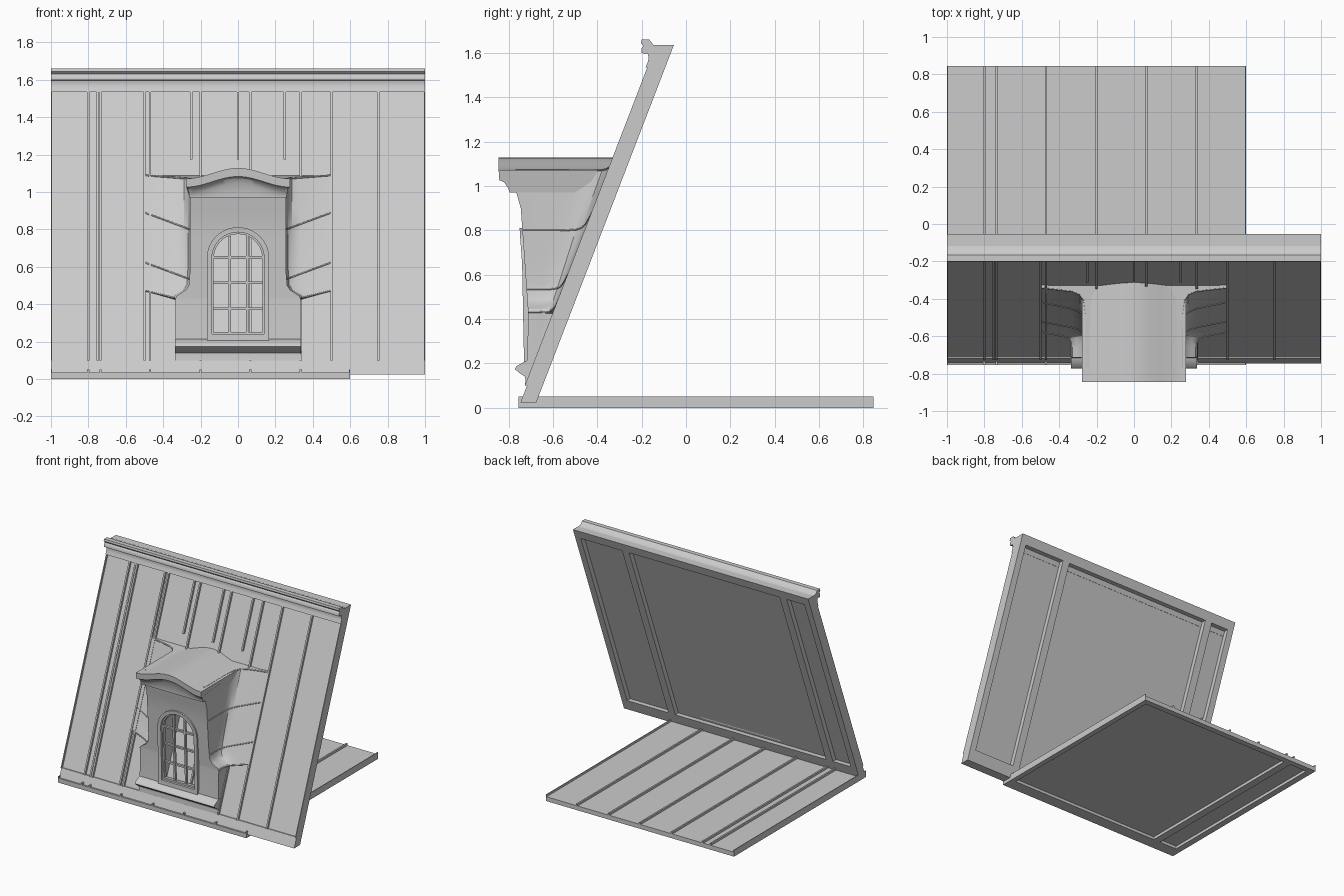
import bpy, bmesh, math

if "Cube" in bpy.data.objects:
    bpy.data.objects.remove(bpy.data.objects["Cube"])

SLOPE = 0.385
def roof_y(z):                       # front plane of the leaning roof
    return -0.738 + SLOPE * (z - 0.025)

def lerp_table(tab, z):
    if z <= tab[0][0]: return tab[0][1]
    for (a, p), (b, q) in zip(tab, tab[1:]):
        if z <= b: return p + (q - p) * (z - a) / (b - a)
    return tab[-1][1]

FRONT = [(.10, -.725), (.24, -.715), (.43, -.712), (.76, -.735), (.90, -.745), (.97, -.765), (1.07, -.77)]
def front_y(z): return lerp_table(FRONT, z)

def finish(name, bm, smooth=None):
    bmesh.ops.recalc_face_normals(bm, faces=bm.faces)
    me = bpy.data.meshes.new(name)
    bm.to_mesh(me); bm.free()
    ob = bpy.data.objects.new(name, me)
    bpy.context.collection.objects.link(ob)
    if smooth:
        bpy.ops.object.select_all(action='DESELECT')
        ob.select_set(True); bpy.context.view_layer.objects.active = ob
        bpy.ops.object.shade_smooth_by_angle(angle=math.radians(smooth))
    return ob

def boxes(name, items, plane=None):
    """Boxes (x0,x1,y0,y1,z0,z1); with plane, y is the offset from that sloped plane."""
    bm = bmesh.new()
    for x0, x1, y0, y1, z0, z1 in items:
        for v in bmesh.ops.create_cube(bm, size=1)['verts']:
            v.co = (x1 if v.co.x > 0 else x0, y1 if v.co.y > 0 else y0, z1 if v.co.z > 0 else z0)
            if plane: v.co.y += plane(v.co.z)
    return finish(name, bm)

def loft(name, rings, smooth=None, closed=False):
    """Skin closed rings of points; cap the ends unless the loop closes."""
    bm = bmesh.new()
    vs = [[bm.verts.new(p) for p in r] for r in rings]
    n = len(rings[0])
    pairs = list(zip(vs, vs[1:])) + ([(vs[-1], vs[0])] if closed else [])
    for a, b in pairs:
        for i in range(n):
            j = (i + 1) % n
            bm.faces.new((a[i], a[j], b[j], b[i]))
    if not closed:
        bm.faces.new(vs[0]); bm.faces.new(vs[-1][::-1])
    return finish(name, bm, smooth)

# Leaning roof: sheet plus raised frame on its back
Z0, Z1 = .025, 1.636
boxes("roof_sheet", [(-1, 1, 0, .025, Z0, Z1)], roof_y)
posts = [(-1, -.95), (-.80, -.74), (.54, .60), (.95, 1)]
boxes("roof_back_frame", [(a, b, .025, .063, Z0, Z1) for a, b in posts] +
      [(-1, 1, .025, .063, Z0, .11), (-1, 1, .025, .063, 1.57, Z1)], roof_y)
boxes("roof_bottom_flashing", [(-1, 1, -.008, 0, Z0, .10)], roof_y)

# Standing seams on the roof, half seams along its side edges
shared = [-.80, -.735, -.47, -.20, .065, .335]
W = .006
H = .018
boxes("roof_seams", [(x - W, x + W, -H, .001, .10, 1.54) for x in shared + [-.75, -.5, .5, .75]] +
      [(x - W, x + W, -H, .001, 1.175, 1.54) for x in (-.25, 0, .25)] +
      [(-1, -1 + W, -H, .001, .10, 1.54), (1 - W, 1, -H, .001, .10, 1.54)], roof_y)

# Ridge moulding along the top
prof = [(-.182, 1.535), (-.172, 1.56), (-.168, 1.578), (-.172, 1.595), (-.20, 1.60), (-.20, 1.622),
        (-.19, 1.632), (-.203, 1.645), (-.20, 1.66), (-.165, 1.66), (-.147, 1.637), (-.09, 1.634), (-.13, 1.535)]
loft("ridge_moulding", [[(x, y, z) for y, z in prof] for x in (-1, 1)], 50)

# Flat panel on the ground with frame underneath and seams on top
boxes("flat_sheet", [(-1, .6, -.755, .845, .022, .034)])
boxes("flat_frame", [(a, b, -.755, .845, 0, .022) for a, b in [(-1, -.95), (-.80, -.74), (.56, .6)]] +
      [(-1, .6, -.755, -.66, 0, .022), (-1, .6, .80, .845, 0, .022)])
boxes("flat_seams", [(x - W, x + W, -.755, .845, .033, .05) for x in shared] +
      [(-1, -1 + W, -.755, .845, .033, .05), (.6 - W, .6, -.755, .845, .033, .05)])

# Dormer body: cheeks sweep out in a cove onto the roof
COVE = [(0, 0), (0, .45), (.002, .7), (.011, .86), (.033, .94), (.075, .98)]
RISE = [(.43, .25), (.53, .37), (.85, .37), (1.06, .08)]
def half_section(z, w, flare):
    yf, rise, out = front_y(z), lerp_table(RISE, z), []
    for dx, t in COVE:
        zz = z + flare * dx * rise
        out.append((w + flare * dx, yf + (roof_y(zz) - .018 - yf) * t, zz))
    xe = w + flare * (.5 - w)
    zz = z + (xe - w) * rise
    out.append((xe, roof_y(zz) - (.012 if flare else .002), zz))
    out.append((xe, roof_y(zz) + .02, zz))
    return out

LEVELS = [(.10, .335, 0), (.24, .335, 0), (.425, .335, 0), (.43, .335, 1), (.445, .328, 1), (.46, .305, 1),
          (.475, .28, 1), (.50, .263, 1), (.56, .258, 1), (.66, .256, 1), (.76, .256, 1), (.90, .256, 1),
          (.97, .256, 1), (1.075, .256, 1)]
rings = []
for lv in LEVELS:
    h = half_section(*lv)
    rings.append(h + [(-x, y, z) for x, y, z in reversed(h)])
body = loft("dormer_body", rings)

# Arched window opening
CZ = .645
def arch(r, bottom, n=20):
    return [(-r, bottom)] + [(-r * math.cos(math.pi * i / n), CZ + r * math.sin(math.pi * i / n))
                             for i in range(n + 1)] + [(r, bottom)]
cutter = loft("window_cutter", [[(x, y, z) for x, z in arch(.145, .235)] for y in (-1, .2)])
cutter.hide_render = True
mod = body.modifiers.new("opening", 'BOOLEAN')
mod.operation, mod.object, mod.solver = 'DIFFERENCE', cutter, 'EXACT'
bpy.ops.object.select_all(action='DESELECT')
body.select_set(True); bpy.context.view_layer.objects.active = body
bpy.ops.object.modifier_apply(modifier=mod.name)
bpy.data.objects.remove(cutter)
bpy.ops.object.shade_smooth_by_angle(angle=math.radians(30))

# Window casing, sash and glazing bars
def arch_ring(name, ro, ri, bo, bi, d0, d1):
    rs = []
    for (xo, zo), (xi, zi) in zip(arch(ro, bo), arch(ri, bi)):
        rs.append([(xo, front_y(zo) + d0, zo), (xi, front_y(zi) + d0, zi),
                   (xi, front_y(zi) + d1, zi), (xo, front_y(zo) + d1, zo)])
    return loft(name, rs, 30, closed=True)
arch_ring("window_casing", .167, .14, .195, .24, -.012, .02)
arch_ring("window_sash", .148, .13, .225, .252, .006, .03)
B = .007
boxes("glazing_bars", [(x - B, x + B, .01, .028, .24, .765) for x in (-.045, .05)] +
      [(-.135, .135, .01, .028, z - B, z + B) for z in (.375, .515, .65)], front_y)

# Window sill
sill = [(-.715, .215), (-.765, .188), (-.772, .175), (-.755, .16), (-.725, .14), (-.725, .13), (-.67, .13), (-.67, .215)]
loft("window_sill", [[(x, y, z) for y, z in sill] for x in (-.337, .337)], 35)

# Curved dormer roof with its cornice
N = 24
rings = []
for i in range(N + 1):
    s = -1 + 2 * i / N
    top = 1.072 + .056 * math.cos(s * math.pi / 2) ** 2
    sec = [(.277, roof_y(top) + .02, top), (.277, -.845, top), (.277, -.842, top - .045), (.268, -.82, top - .055),
           (.262, -.803, top - .08), (.260, -.797, .975), (.260, -.797, .97), (.258, -.762, .97),
           (.258, roof_y(.97) + .02, .97)]
    rings.append([(w * s, y, z) for w, y, z in sec])
loft("dormer_roof", rings, 30)

# Raised seams running over the cheeks onto the roof
for k, (z, w, f) in enumerate([(.432, .335, 1), (.535, .26, 1), (.80, .256, 1), (1.07, .256, 1)]):
    for side in (-1, 1):
        cu = bpy.data.curves.new("cheek_seam", 'CURVE')
        cu.dimensions, cu.bevel_depth, cu.bevel_resolution = '3D', .004, 1
        pts = half_section(z, w, f)[:-1]
        sp = cu.splines.new('POLY')
        sp.points.add(len(pts) - 1)
        for p, (x, y, zz) in zip(sp.points, pts):
            p.co = (side * x, y, zz, 1)
        bpy.context.collection.objects.link(bpy.data.objects.new(f"cheek_seam_{k}", cu))
